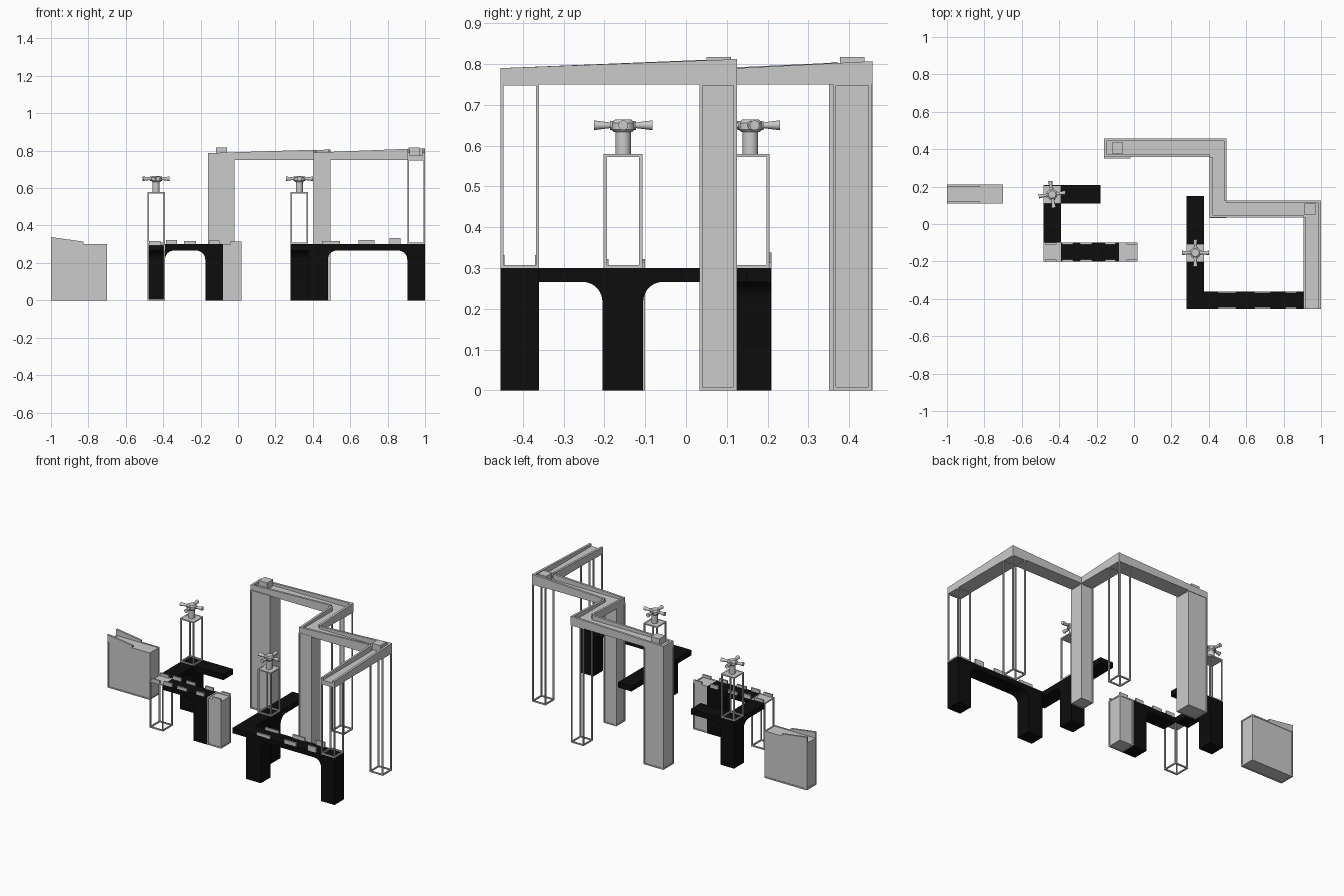
import bpy, bmesh, math
from mathutils import Matrix, Vector

if "Cube" in bpy.data.objects:
    bpy.data.objects.remove(bpy.data.objects["Cube"])

black = bpy.data.materials.new("black")
black.diffuse_color = (0.004, 0.004, 0.004, 1)
black.use_nodes = True
black.node_tree.nodes["Principled BSDF"].inputs["Base Color"].default_value = black.diffuse_color


def finish(bm, name, mat=None, smooth=False):
    bmesh.ops.recalc_face_normals(bm, faces=bm.faces)
    me = bpy.data.meshes.new(name)
    bm.to_mesh(me)
    bm.free()
    ob = bpy.data.objects.new(name, me)
    bpy.context.collection.objects.link(ob)
    if mat:
        me.materials.append(mat)
    if smooth:
        bpy.ops.object.select_all(action='DESELECT')
        ob.select_set(True)
        bpy.context.view_layer.objects.active = ob
        bpy.ops.object.shade_smooth_by_angle(angle=math.radians(40))
    return ob


def add_box(bm, x0, x1, y0, y1, z0, z1):
    m = Matrix.Translation(((x0 + x1) / 2, (y0 + y1) / 2, (z0 + z1) / 2)) @ \
        Matrix.Diagonal((x1 - x0, y1 - y0, z1 - z0, 1))
    bmesh.ops.create_cube(bm, size=1, matrix=m)


def add_prism(bm, pts, axis, w0, w1):
    """Extrude a profile (along, z) sideways from w0 to w1."""
    P = (lambda u, w, z: (u, w, z)) if axis == 'x' else (lambda u, w, z: (w, u, z))
    f = bm.faces.new([bm.verts.new(P(u, w0, z)) for u, z in pts])
    new = bmesh.ops.extrude_face_region(bm, geom=[f])['geom']
    vs = [g for g in new if isinstance(g, bmesh.types.BMVert)]
    bmesh.ops.translate(bm, verts=vs, vec=Vector(P(0, w1 - w0, 0)))


# Open frames and framed solid piers
def frame(name, x0, x1, y0, y1, z0, z1, solid=False, cap=False, t=0.008):
    bm = bmesh.new()
    for xa in (x0, x1 - t):
        for ya in (y0, y1 - t):
            add_box(bm, xa, xa + t, ya, ya + t, z0, z1)
    for za in (z0, z1 - t):
        for xa in (x0, x1 - t):
            add_box(bm, xa, xa + t, y0 + t, y1 - t, za, za + t)
        for ya in (y0, y1 - t):
            add_box(bm, x0 + t, x1 - t, ya, ya + t, za, za + t)
    if solid:
        e = 0.003
        add_box(bm, x0 + e, x1 - e, y0 + e, y1 - e, z0 + e, z1 - e)
    if cap:
        add_box(bm, x0 + t / 2, x1 - t / 2, y0 + t / 2, y1 - t / 2, z1 - t, z1 - 0.001)
    finish(bm, name)


frame("wide_block", -1, -0.7, 0.11, 0.21, 0, 0.3, solid=True)
frame("end_pier", -0.08, 0.02, -0.2, -0.1, 0, 0.3, solid=True)
frame("corner_stand", -0.485, -0.39, -0.2, -0.1, 0, 0.3, cap=True)
frame("tall_pier_back", -0.16, -0.02, 0.35, 0.457, 0, 0.755, solid=True)
frame("tall_pier_middle", 0.405, 0.495, 0.033, 0.125, 0, 0.755, solid=True)
frame("tall_frame_back", 0.405, 0.495, 0.36, 0.455, 0, 0.755)
frame("tall_frame_side", 0.905, 1, 0.033, 0.125, 0, 0.755)
frame("tall_frame_front", 0.905, 1, -0.455, -0.36, 0.3, 0.755)
frame("valve_tower_left", -0.485, -0.39, 0.11, 0.205, 0.3, 0.58, cap=True)
frame("valve_tower_right", 0.28, 0.375, -0.202, -0.107, 0.3, 0.58, cap=True)


# Black walkways with arched legs: leg = (start, end, left curve, right curve)
def bridge(name, axis, a0, a1, w0, w1, legs, r=0.048, zb=0.266, zt=0.3):
    arc = [math.radians(11.25 * i) for i in range(9)]
    pts = [(a0, zt), (a0, zb)]
    for s, e, fl, fr in legs:
        if fl:
            pts += [(s - r + r * math.sin(t), zb - r + r * math.cos(t)) for t in arc]
        elif s > a0:
            pts.append((s, zb))
        pts += [(s, 0), (e, 0)]
        if fr:
            pts += [(e + r - r * math.sin(t), zb - r + r * math.cos(t)) for t in reversed(arc)]
        elif e < a1:
            pts.append((e, zb))
    pts += [(a1, zb), (a1, zt)]
    bm = bmesh.new()
    add_prism(bm, pts, axis, w0, w1)
    finish(bm, name, black, smooth=True)


bridge("walkway_left_back", 'x', -0.485, -0.18, 0.11, 0.208, [(-0.485, -0.39, False, True)])
bridge("walkway_left_side", 'y', -0.1, 0.208, -0.485, -0.39, [(0.11, 0.208, True, False)])
bridge("walkway_left_front", 'x', -0.39, -0.08, -0.2, -0.1, [(-0.175, -0.08, True, False)])
bridge("walkway_right_side", 'y', -0.455, 0.15, 0.28, 0.375, [(-0.205, -0.105, True, True)])
bridge("walkway_right_front", 'x', 0.375, 1, -0.455, -0.36,
       [(0.375, 0.48, False, True), (0.905, 1, True, False)])

# Small parapet stones along the front walkways
for name, y0, y1, stones in (
        ("parapet_left", -0.2, -0.1, ((-0.475, -0.415, .317), (-0.385, -0.325, .322),
                                      (-0.29, -0.225, .317), (-0.155, -0.1, .32), (-0.04, 0.018, .315))),
        ("parapet_right", -0.455, -0.36, ((0.45, 0.545, .317), (0.645, 0.73, .323), (0.81, 0.87, .332)))):
    bm = bmesh.new()
    for a, b, z in stones:
        for y in (y0, y1 - 0.01):
            add_box(bm, a, b, y, y + 0.01, 0.298, z)
    finish(bm, name)

# Wedge walls on the wide block
bm = bmesh.new()
for y in (0.11, 0.198):
    add_prism(bm, [(-1, 0.3), (-0.825, 0.3), (-0.825, 0.314), (-1, 0.338)], 'x', y, y + 0.012)
finish(bm, "block_side_walls")

# Raised zigzag channel: floor then sloping walls
bm = bmesh.new()
for x0, x1, y0, y1 in ((-0.16, 0.495, 0.357, 0.457), (0.405, 0.495, 0.125, 0.357),
                       (0.405, 1, 0.035, 0.125), (0.905, 1, -0.455, 0.035)):
    add_box(bm, x0, x1, y0, y1, 0.75, 0.775)
finish(bm, "channel_floor")

bm = bmesh.new()
T = 0.014
for axis, a, b, za, zb, w in (
        ('x', -0.16, 0.405, .787, .805, 0.357), ('x', -0.16, 0.495, .787, .806, 0.457 - T),
        ('y', 0.035, 0.357, .788, .803, 0.405), ('y', 0.125, 0.457, .79, .807, 0.495 - T),
        ('x', 0.405, 0.905, .79, .81, 0.035), ('x', 0.495, 1, .79, .812, 0.125 - T),
        ('y', -0.455, 0.035, .79, .81, 0.905), ('y', -0.455, 0.125, .79, .812, 1 - T)):
    add_prism(bm, [(a, 0.75), (b, 0.75), (b, zb), (a, za)], axis, w, w + T)
add_box(bm, -0.16, -0.16 + T, 0.357, 0.457, 0.75, 0.787)
finish(bm, "channel_walls")

# Small blocks standing in the channel
for name, x, y in (("channel_block_back", -0.088, 0.407), ("channel_block_side", 0.941, 0.08)):
    bm = bmesh.new()
    add_box(bm, x - 0.03, x + 0.03, y - 0.03, y + 0.03, 0.77, 0.817)
    finish(bm, name)


# Valve with stem, hub and four flared spokes
def valve(name, x, y, turn):
    bm = bmesh.new()

    def cyl(r1, r2, z0, z1, m=Matrix()):
        return bmesh.ops.create_cone(bm, cap_ends=True, segments=20, radius1=r1, radius2=r2, depth=z1 - z0,
                                     matrix=m @ Matrix.Translation((0, 0, (z0 + z1) / 2)))
    cyl(0.019, 0.019, 0.578, 0.64)
    cyl(0.022, 0.029, 0.633, 0.64)
    cyl(0.029, 0.029, 0.64, 0.656)
    cyl(0.029, 0.02, 0.656, 0.664)
    for k in range(4):
        m = Matrix.Translation((0, 0, 0.65)) @ Matrix.Rotation(turn + k * math.pi / 2, 4, 'Z') @ \
            Matrix.Rotation(math.pi / 2, 4, 'Y')
        cyl(0.011, 0.011, 0.02, 0.032, m)
        cyl(0.007, 0.012, 0.032, 0.072, m)
    bmesh.ops.translate(bm, verts=bm.verts, vec=(x, y, 0))
    finish(bm, name, smooth=True)


valve("valve_left", -0.438, 0.158, math.radians(8))
valve("valve_right", 0.328, -0.154, 0)
